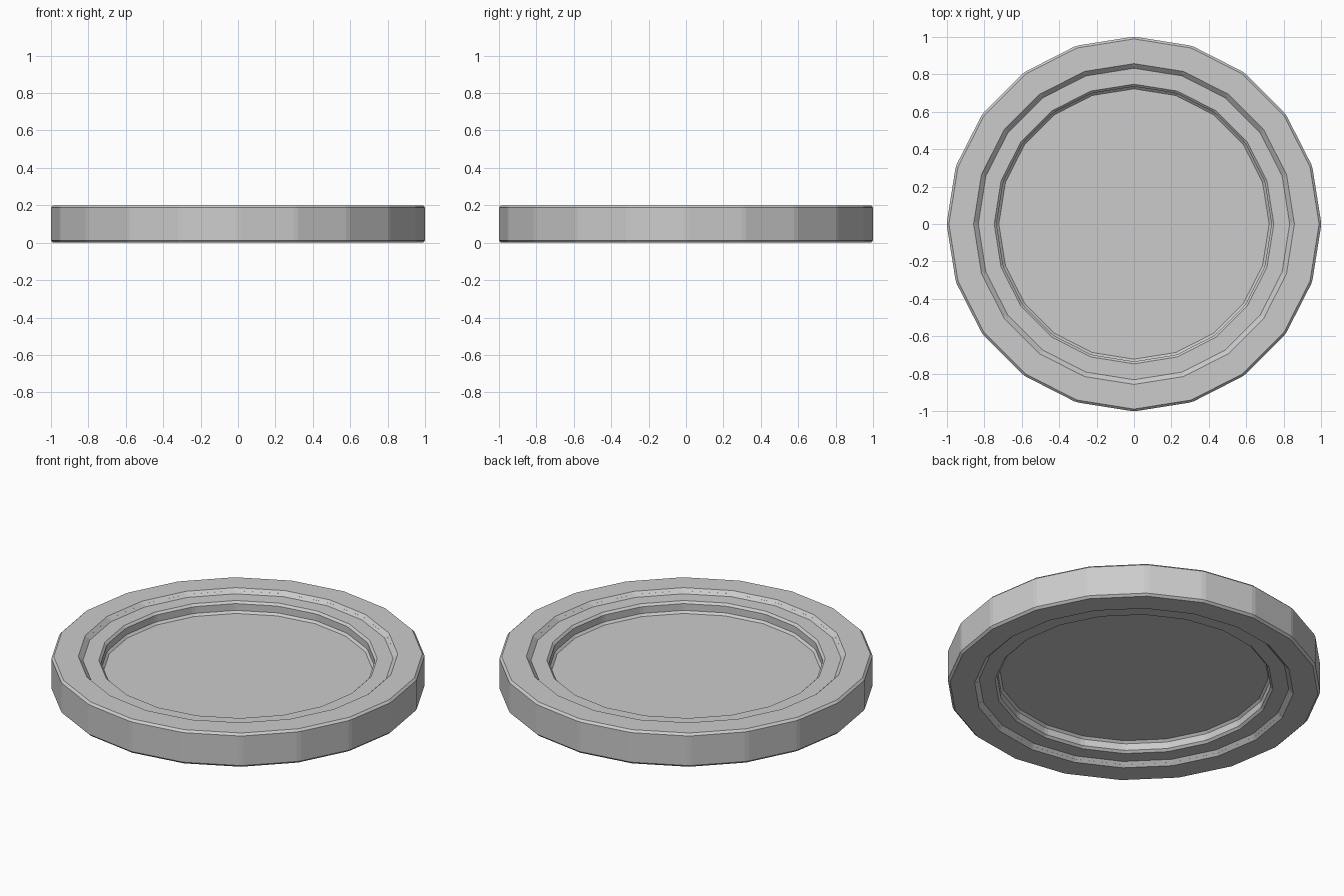
import bpy
import bmesh
from math import cos, sin, tau

if "Cube" in bpy.data.objects:
    bpy.data.objects.remove(bpy.data.objects["Cube"])

SIDES = 20
MID = 0.1

# Upper half of the stepped profile: (radius, height above the mid plane)
HALF = [(0.735, 0.01), (0.735, 0.075), (0.845, 0.075), (0.845, 0.1), (1.002, 0.1)]
PROFILE = [(r, MID + h) for r, h in HALF] + [(r, MID - h) for r, h in reversed(HALF)]


def revolve(name, profile):
    """Spin a profile into flat-sided rings and cap both ends with a disc."""
    bm = bmesh.new()
    rings = [[bm.verts.new((r * cos(tau * i / SIDES), r * sin(tau * i / SIDES), z))
              for i in range(SIDES)] for r, z in profile]
    for a, b in zip(rings, rings[1:]):
        for i in range(SIDES):
            j = (i + 1) % SIDES
            bm.faces.new((a[i], a[j], b[j], b[i]))
    bm.faces.new(rings[0])
    bm.faces.new(rings[-1])
    bmesh.ops.recalc_face_normals(bm, faces=bm.faces)
    mesh = bpy.data.meshes.new(name)
    bm.to_mesh(mesh)
    bm.free()
    obj = bpy.data.objects.new(name, mesh)
    bpy.context.collection.objects.link(obj)
    return obj


# Round disc with a stepped rim, recessed on both faces
disc = revolve("stepped_disc", PROFILE)

# Narrow chamfer on every real edge, including the side corners
bevel = disc.modifiers.new("edge_chamfer", 'BEVEL')
bevel.width = 0.0124
bevel.segments = 1
bevel.limit_method = 'ANGLE'
bevel.angle_limit = 0.17
